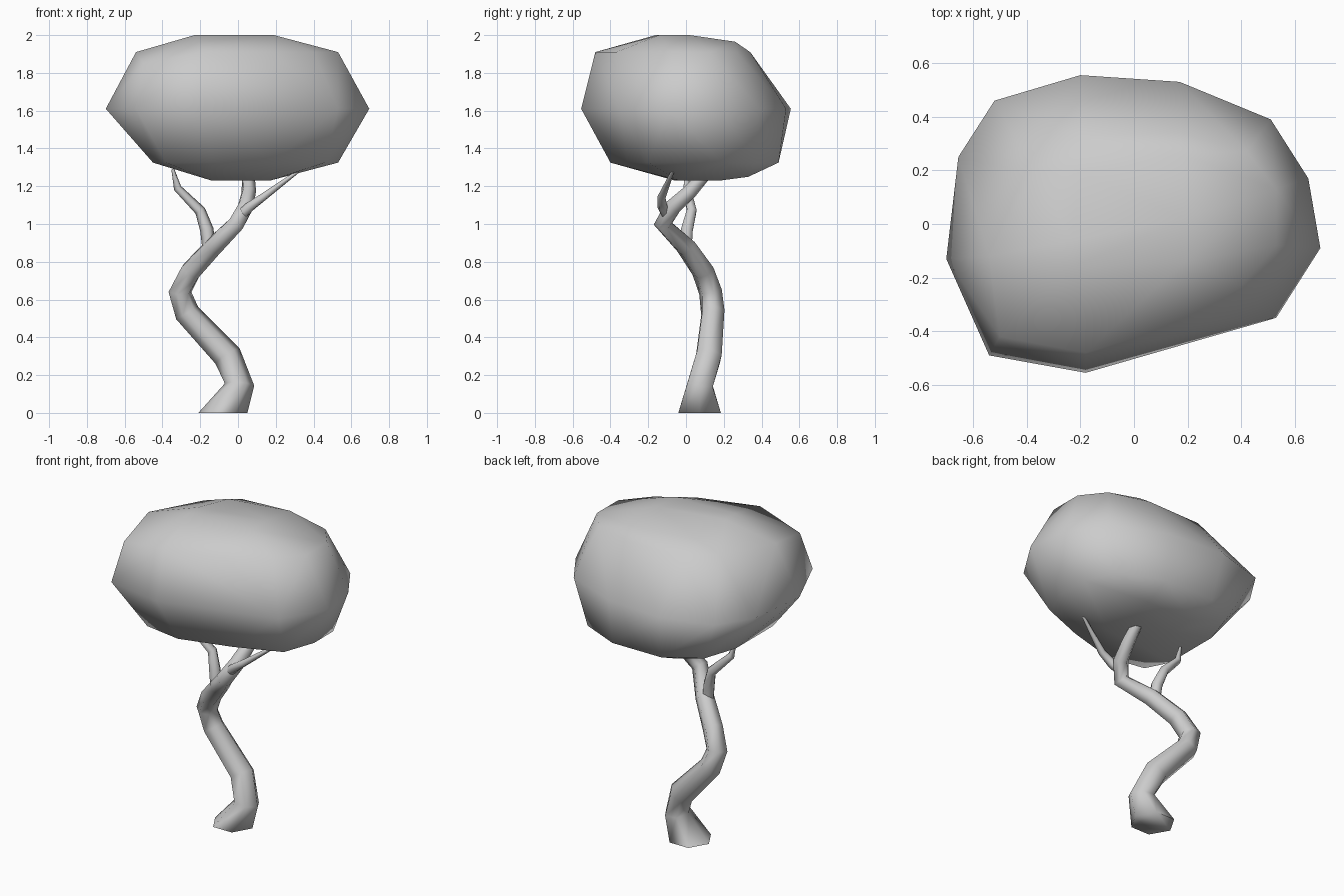
import bpy, bmesh, math
from mathutils import Vector

SIDES = 6


def finish(bm, name, smooth_angle):
    bmesh.ops.recalc_face_normals(bm, faces=bm.faces)
    mesh = bpy.data.meshes.new(name)
    bm.to_mesh(mesh)
    bm.free()
    obj = bpy.data.objects.new(name, mesh)
    bpy.context.collection.objects.link(obj)
    bpy.ops.object.select_all(action='DESELECT')
    obj.select_set(True)
    bpy.context.view_layer.objects.active = obj
    bpy.ops.object.shade_smooth_by_angle(angle=math.radians(smooth_angle))
    return obj


def limb(name, path, flat_base=False):
    """Tapered tube through (x, y, z, radius) points."""
    bm = bmesh.new()
    pts = [Vector(p[:3]) for p in path]
    rings, side = [], Vector((1, 0, 0))
    for i, p in enumerate(pts):
        a = (p - pts[i - 1]).normalized() if i else Vector()
        b = (pts[i + 1] - p).normalized() if i < len(pts) - 1 else Vector()
        t = (a + b).normalized()
        if i == 0 and flat_base:
            t = Vector((0, 0, 1))
        side = (side - t * side.dot(t)).normalized()
        other = t.cross(side)
        ring = []
        for k in range(SIDES):
            ang = math.tau * k / SIDES
            ring.append(bm.verts.new(p + path[i][3] * (side * math.cos(ang) + other * math.sin(ang))))
        rings.append(ring)
    for lo, hi in zip(rings, rings[1:]):
        for k in range(SIDES):
            n = (k + 1) % SIDES
            bm.faces.new((lo[k], lo[n], hi[n], hi[k]))
    bm.faces.new(rings[0])
    bm.faces.new(rings[-1])
    return finish(bm, name, 80)


# Winding trunk with flared foot
limb("trunk", [
    (-0.08, 0.072, 0.0, 0.13), (0.008, 0.075, 0.15, 0.078),
    (-0.055, 0.12, 0.30, 0.076), (-0.27, 0.142, 0.53, 0.067),
    (-0.307, 0.13, 0.64, 0.063), (-0.25, 0.09, 0.75, 0.060),
    (-0.13, 0.00, 0.88, 0.055), (-0.01, -0.122, 1.00, 0.049),
    (0.04, -0.07, 1.09, 0.045), (0.057, 0.02, 1.17, 0.040),
    (0.055, 0.10, 1.26, 0.033)], flat_base=True)

# Side branches
limb("left_branch", [
    (-0.155, 0.0, 0.88, 0.035), (-0.165, 0.005, 0.97, 0.036),
    (-0.20, 0.03, 1.07, 0.029), (-0.32, 0.005, 1.19, 0.021),
    (-0.345, 0.0, 1.29, 0.008)])
limb("right_branch", [
    (0.02, -0.10, 1.05, 0.032), (0.06, -0.125, 1.09, 0.028),
    (0.13, -0.13, 1.14, 0.022), (0.32, -0.07, 1.28, 0.009)])

# Smooth-shaded low-poly crown: hull over horizontal outlines
outlines = {
    1.23: [(-0.14, -0.06), (0.17, -0.04), (0.16, 0.18), (-0.13, 0.18)],
    1.25: [(-0.14, 0.33), (0.17, 0.33)],
    1.325: [(-0.45, -0.22), (-0.38, -0.36), (-0.14, -0.40), (0.18, -0.31), (0.46, -0.20),
            (0.53, 0.0), (0.53, 0.19), (0.42, 0.38), (0.17, 0.49), (-0.17, 0.49),
            (-0.38, 0.36), (-0.45, 0.15)],
    1.61: [(-0.20, 0.555), (0.17, 0.53), (0.51, 0.39), (0.65, 0.17), (0.695, -0.09),
           (0.53, -0.35), (0.18, -0.445), (-0.18, -0.555), (-0.54, -0.49), (-0.70, -0.13),
           (-0.655, 0.25), (-0.52, 0.46)],
    1.85: [(-0.50, -0.42)],
    1.91: [(-0.18, -0.48), (0.18, -0.37), (0.40, -0.23), (0.53, -0.08),
           (0.53, 0.13), (0.42, 0.27), (0.17, 0.34), (-0.20, 0.33), (-0.37, 0.19),
           (-0.54, -0.12)],
    1.965: [(0.18, 0.26), (-0.20, 0.19)],
    2.0: [(-0.23, -0.16), (0.19, -0.14), (0.19, 0.02), (-0.23, -0.06)],
}
bm = bmesh.new()
for z, outline in outlines.items():
    for x, y in outline:
        bm.verts.new((x, y, z))
bmesh.ops.convex_hull(bm, input=bm.verts)
loose = [v for v in bm.verts if not v.link_faces]
bmesh.ops.delete(bm, geom=loose, context='VERTS')
finish(bm, "crown", 100)
